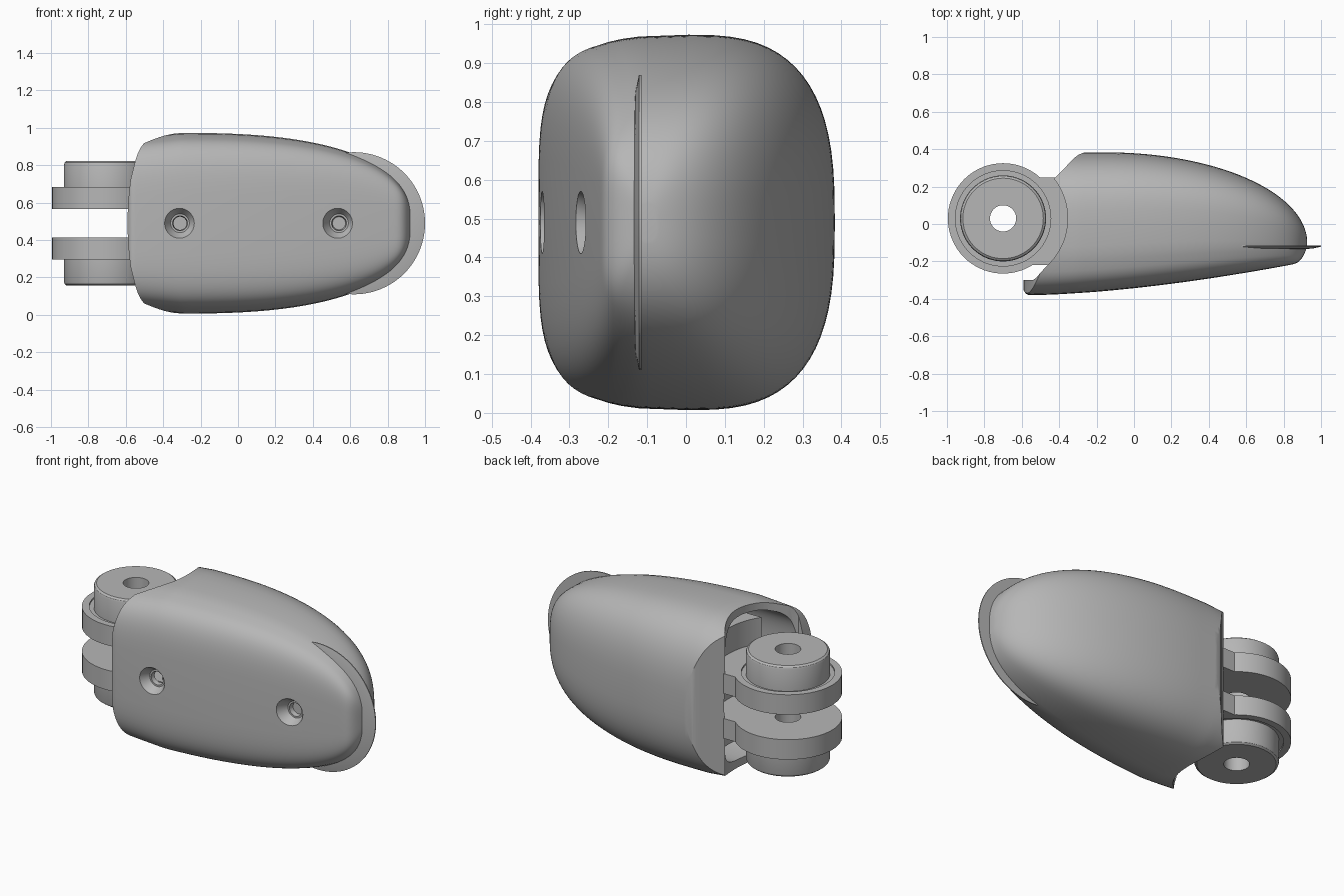
import bpy, bmesh, math
from math import cos, sin, pi, radians

if "Cube" in bpy.data.objects:
    bpy.data.objects.remove(bpy.data.objects["Cube"])

GREY = (0.47, 0.47, 0.47, 1)
mat = bpy.data.materials.new("matte grey")
mat.use_nodes = True
mat.diffuse_color = GREY
mat.node_tree.nodes["Principled BSDF"].inputs["Base Color"].default_value = GREY

MID = 0.49                 # height of the symmetry plane
HX, HY = -0.70, 0.03       # hinge axis


def finish(name, bm):
    bmesh.ops.remove_doubles(bm, verts=bm.verts, dist=1e-5)
    bmesh.ops.recalc_face_normals(bm, faces=bm.faces)
    me = bpy.data.meshes.new(name)
    bm.to_mesh(me)
    bm.free()
    me.materials.append(mat)
    ob = bpy.data.objects.new(name, me)
    bpy.context.collection.objects.link(ob)
    return ob


def skin(name, rings, caps=True, wrap=False):
    """Join equal rings of points with quads."""
    bm = bmesh.new()
    rows = [[bm.verts.new(p) for p in ring] for ring in rings]
    pairs = list(zip(rows, rows[1:])) + ([(rows[-1], rows[0])] if wrap else [])
    for a, b in pairs:
        for i in range(len(a)):
            j = (i + 1) % len(a)
            bm.faces.new((a[i], a[j], b[j], b[i]))
    if caps:
        bm.faces.new(rows[0])
        bm.faces.new(rows[-1])
    return finish(name, bm)


def prism(name, pts, z0, z1):
    return skin(name, [[(x, y, z) for x, y in pts] for z in (z0, z1)])


def turned(name, profile, centre, axis="z", n=72):
    """Revolve a closed (radius, offset) profile about the z or y axis."""
    cx, cy, cz = centre
    rings = []
    for k in range(n):
        c, s = cos(2 * pi * k / n), sin(2 * pi * k / n)
        rings.append([(cx + r * c, cy + r * s, cz + t) if axis == "z"
                      else (cx + r * c, cy + t, cz + r * s) for r, t in profile])
    return skin(name, rings, caps=False, wrap=True)


def arc(r, a0, a1, n=20):
    return [(HX + r * cos(radians(a0 + (a1 - a0) * i / n)),
             HY + r * sin(radians(a0 + (a1 - a0) * i / n))) for i in range(n + 1)]


def cut(ob, cutter):
    bpy.context.view_layer.objects.active = ob
    mod = ob.modifiers.new("cut", "BOOLEAN")
    mod.operation = "DIFFERENCE"
    mod.solver = "EXACT"
    mod.object = cutter
    bpy.ops.object.modifier_apply(modifier=mod.name)
    bpy.data.objects.remove(cutter)


# Outline of the fingertip along its length
def front_y(x):
    slope = 0.17 * max(0, (x + 0.55) / 1.43) ** 1.6
    tip = 0.08 * max(0, (x - 0.82) / 0.105) ** 4
    lip = 0.035 * max(0, (-0.55 - x) / 0.045) ** 3
    return -0.38 + slope + tip + lip


def back_y(x):
    t = max(0, (x + 0.15) / 1.076)
    return -0.1 + 0.483 * math.sqrt(1 - t * t)


def half_height(x):
    t = max(0, (x + 0.3) / 1.226)
    return 0.483 * (1 - t ** 2.5) ** (1 / 2.5) - 0.1 * max(0, -0.3 - x)


def section(x, yf, yb, h, n=72):
    """Rounded section, squarer at the front than at the back."""
    c, a, pts = (yf + yb) / 2, (yb - yf) / 2, []
    for k in range(n):
        u, v = cos(2 * pi * k / n), sin(2 * pi * k / n)
        e = 2 / 2.8 if u > 0 else 2 / 4.5
        waist = 1 - 0.03 * min(1, max(0, -u) * 3)
        pts.append((x, c + a * math.copysign(abs(u) ** e, u),
                    MID + h * waist * math.copysign(abs(v) ** e, v)))
    return pts


# Fingertip shell
xs = [0.1645 - 0.76 * cos(pi * i / 70) for i in range(71)]
shell = skin("fingertip_shell",
             [section(x, front_y(x), back_y(x), half_height(x)) for x in xs])

# Hollow at the hinge end
cut(shell, skin("hollow_cutter",
                [section(x, front_y(-0.5) + 0.08, 0.245, 0.43)
                 for x in (-0.65, -0.5, -0.35, -0.2)]))

# Bowed end of the pad
bow = [(-0.592, 0), (-0.587, 0.12), (-0.575, 0.23), (-0.55, 0.33), (-0.535, 0.375),
       (-0.52, 0.405), (-0.5, 0.432), (-0.47, 0.45), (-0.40, 0.53), (-0.9, 0.53)]
bow = [(x, -w) for x, w in reversed(bow[1:])] + bow
cut(shell, skin("bow_cutter", [[(x, y, MID + w) for x, w in bow] for y in (-0.6, 0.6)]))

# Rounded clearance around the hinge, with a soft shoulder at the back
plan = ([(-0.9, -0.30), (-0.54, -0.30), (-0.52, -0.285), (-0.50, -0.26)]
        + arc(0.345, -45, 38)
        + [(-0.37, 0.30), (-0.335, 0.338), (-0.315, 0.357), (-0.295, 0.371),
           (-0.27, 0.381), (-0.24, 0.388), (-0.24, 0.6), (-0.9, 0.6)])
cut(shell, prism("clearance_cutter", plan, -0.2, 1.2))

# Countersunk screw holes in the pad
for x in (-0.31, 0.54):
    sink = [(0, -0.06), (0.11, -0.06), (0.08, 0), (0.05, 0.045),
            (0.04, 0.045), (0.035, 0.072), (0, 0.072)]
    cut(shell, turned("sink_cutter", sink, (x, front_y(x), MID), "y", 40))

# Fingernail: a thin domed disc set into the tip
nail = turned("fingernail", [(0, -0.115), (0.38, -0.115), (0.38, -0.121), (0.34, -0.13),
                             (0.25, -0.14), (0.12, -0.147), (0, -0.15)],
              (0.62, 0, MID), "y", 96)

# Hinge: two lugs with a recessed outer face, arms and round bosses, mirrored in height
parts = [shell, nail]
at = (HX, HY, MID)
for side, s in (("upper", 1), ("lower", -1)):
    def flip(profile):
        return [(r, s * t) for r, t in profile]
    parts.append(turned(side + "_lug", flip([
        (0.07, 0.075), (0.295, 0.075), (0.295, 0.195), (0.255, 0.195),
        (0.255, 0.185), (0.07, 0.185)]), at))
    parts.append(turned(side + "_boss", flip([
        (0.07, 0.175), (0.23, 0.175), (0.23, 0.315), (0.226, 0.326),
        (0.215, 0.334), (0.07, 0.334)]), at))
    parts.append(prism(side + "_arm", arc(0.28, -63, 51) + [(-0.25, 0.25), (-0.25, -0.22)],
                       MID + s * 0.075, MID + s * 0.195))
parts.append(prism("hinge_block", arc(0.40, -34, 32) + [(-0.19, 0.24), (-0.19, -0.19)],
                   MID - 0.35, MID + 0.35))

# Smooth shading with crisp edges
bpy.ops.object.select_all(action="DESELECT")
for ob in parts:
    ob.select_set(True)
bpy.context.view_layer.objects.active = shell
bpy.ops.object.shade_smooth_by_angle(angle=radians(32))
